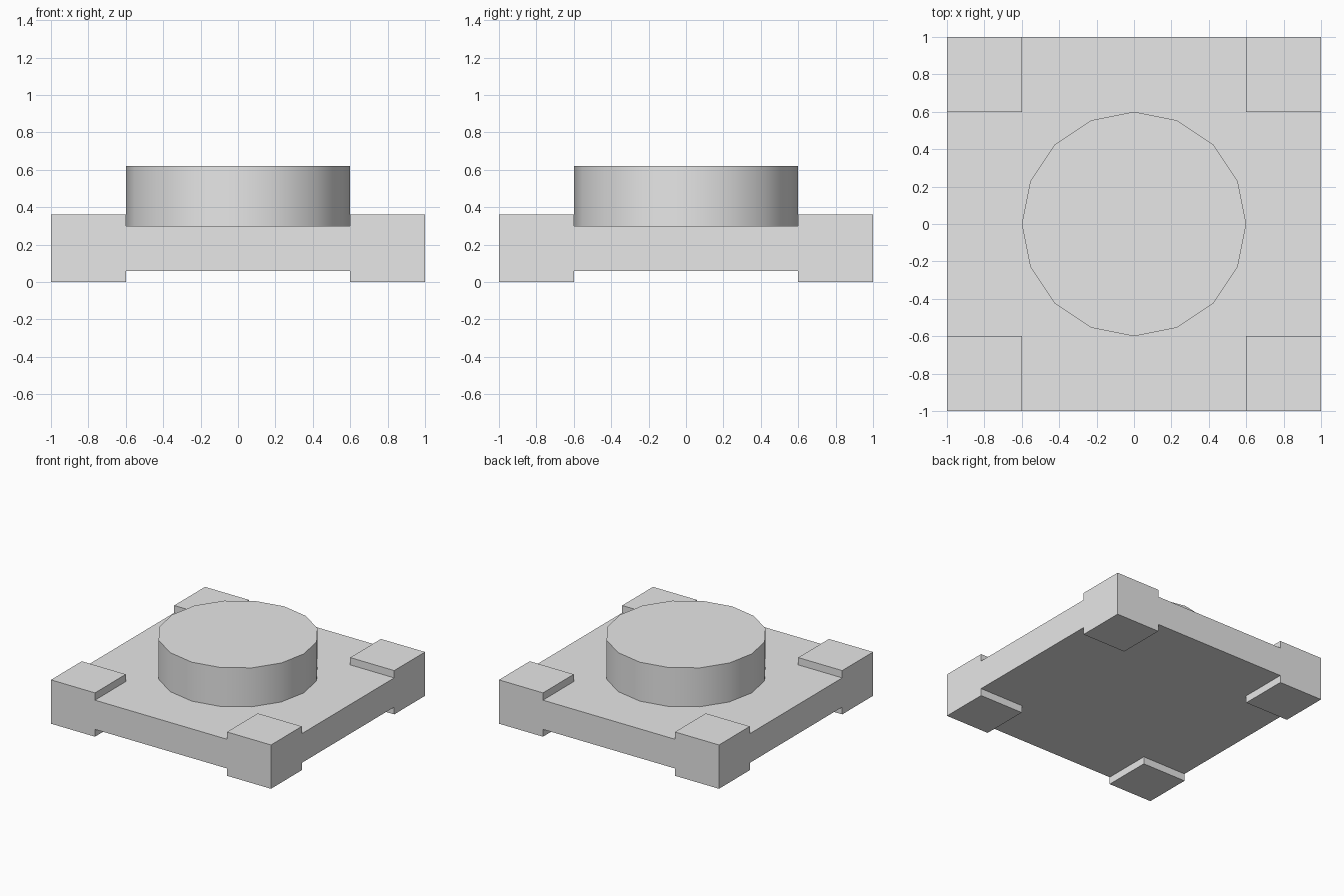
import bpy
import bmesh
from mathutils import Matrix, Vector

CORNER = 0.6                       # inner edge of the corner pads
PLATE_LOW, PLATE_HIGH = 0.06, 0.30
PAD_HIGH, DISC_HIGH = 0.36, 0.62

default_cube = bpy.data.objects.get("Cube")
if default_cube:
    bpy.data.objects.remove(default_cube, do_unlink=True)

grey = bpy.data.materials.new("light_grey")
grey.use_nodes = True
grey.diffuse_color = (0.8, 0.8, 0.8, 1)
grey.node_tree.nodes["Principled BSDF"].inputs["Base Color"].default_value = grey.diffuse_color


def add_object(name, bm):
    bmesh.ops.recalc_face_normals(bm, faces=bm.faces)
    mesh = bpy.data.meshes.new(name)
    bm.to_mesh(mesh)
    bm.free()
    mesh.materials.append(grey)
    obj = bpy.data.objects.new(name, mesh)
    bpy.context.collection.objects.link(obj)
    return obj


# Square plate, cut into a three by three pattern
bm = bmesh.new()
height = PLATE_HIGH - PLATE_LOW
bmesh.ops.create_cube(bm, size=1, matrix=Matrix.Translation((0, 0, PLATE_LOW + height / 2))
                      @ Matrix.Diagonal((2, 2, height, 1)))
for axis in (Vector((1, 0, 0)), Vector((0, 1, 0))):
    for side in (-CORNER, CORNER):
        bmesh.ops.bisect_plane(bm, geom=bm.verts[:] + bm.edges[:] + bm.faces[:],
                               plane_co=axis * side, plane_no=axis)

# Corner pads raised above the plate and feet lowered below it
bm.normal_update()
for direction, level in ((1, PAD_HIGH), (-1, 0)):
    corners = []
    for face in bm.faces:
        centre = face.calc_center_median()
        if face.normal.z * direction > 0.9 and min(abs(centre.x), abs(centre.y)) > CORNER:
            corners.append(face)
    result = bmesh.ops.extrude_face_region(bm, geom=corners)
    bmesh.ops.delete(bm, geom=[f for f in corners if f.is_valid], context="FACES_ONLY")
    for item in result["geom"]:
        if isinstance(item, bmesh.types.BMVert):
            item.co.z = level
    bm.normal_update()
bmesh.ops.dissolve_limit(bm, angle_limit=0.01, verts=bm.verts[:], edges=bm.edges[:])
add_object("base_plate", bm)

# Round raised disc with sixteen smooth sides
bm = bmesh.new()
depth = DISC_HIGH - PLATE_HIGH
bmesh.ops.create_cone(bm, cap_ends=True, segments=16, radius1=CORNER, radius2=CORNER, depth=depth,
                      matrix=Matrix.Translation((0, 0, PLATE_HIGH + depth / 2)))
disc = add_object("centre_disc", bm)
bpy.ops.object.select_all(action="DESELECT")
disc.select_set(True)
bpy.context.view_layer.objects.active = disc
bpy.ops.object.shade_smooth_by_angle()
